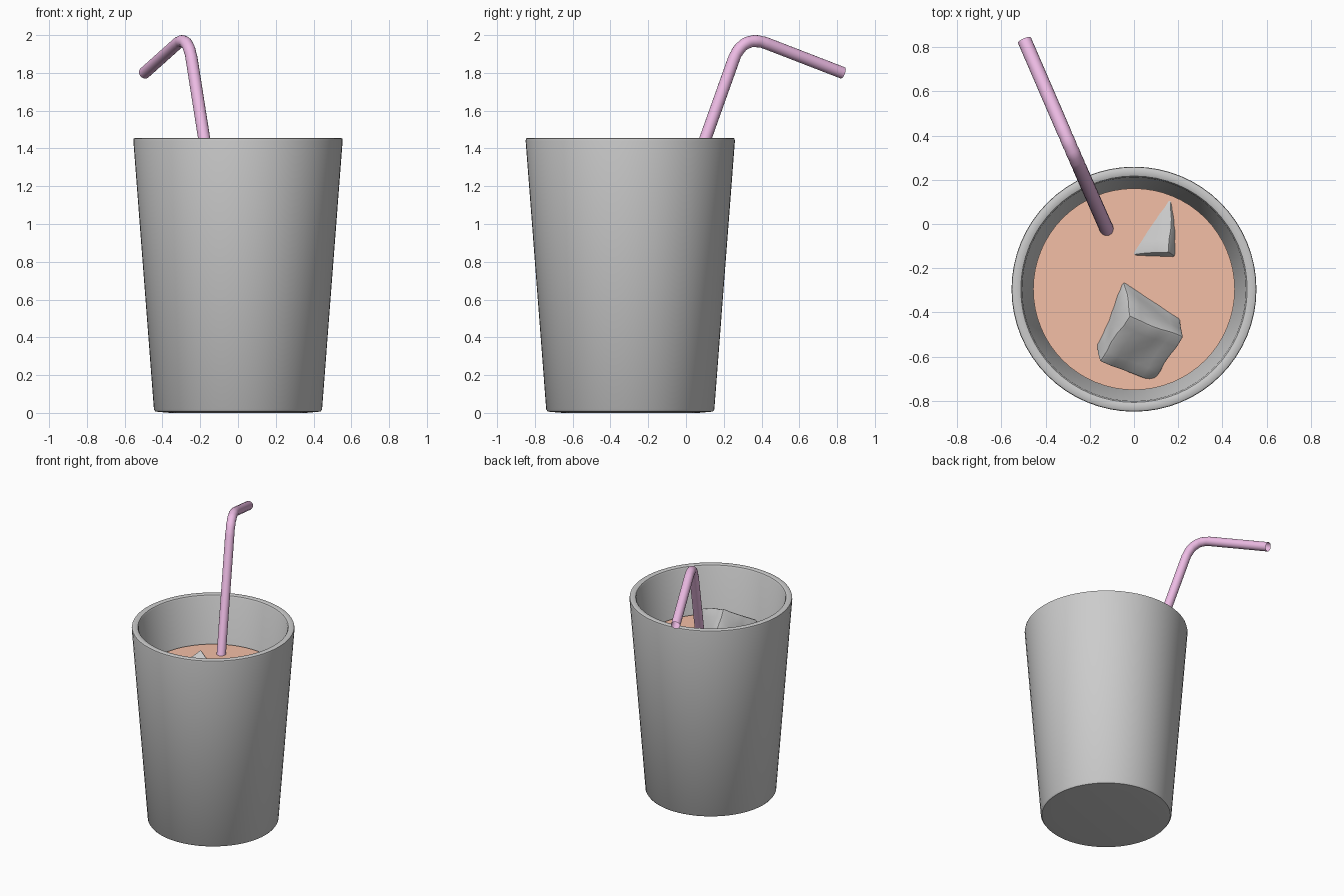
import bpy, bmesh, math
from mathutils import Vector

if "Cube" in bpy.data.objects:
    bpy.data.objects.remove(bpy.data.objects["Cube"])

CY = -0.295  # cup axis in y


def material(name, col):
    m = bpy.data.materials.new(name)
    m.diffuse_color = (*col, 1)
    m.use_nodes = True
    m.node_tree.nodes["Principled BSDF"].inputs["Base Color"].default_value = m.diffuse_color
    return m


def add_object(name, bm, mat=None, angle=35):
    bmesh.ops.recalc_face_normals(bm, faces=bm.faces)
    me = bpy.data.meshes.new(name)
    bm.to_mesh(me)
    bm.free()
    ob = bpy.data.objects.new(name, me)
    bpy.context.collection.objects.link(ob)
    if mat:
        me.materials.append(mat)
    bpy.ops.object.select_all(action='DESELECT')
    ob.select_set(True)
    bpy.context.view_layer.objects.active = ob
    bpy.ops.object.shade_smooth_by_angle(angle=math.radians(angle))
    return ob


def lathe(name, profile, steps=64, mat=None):
    bm = bmesh.new()
    vs = [bm.verts.new((r, 0, z)) for r, z in profile]
    es = [bm.edges.new(p) for p in zip(vs, vs[1:])]
    bmesh.ops.spin(bm, geom=vs + es, cent=(0, 0, 0), axis=(0, 0, 1),
                   angle=math.tau, steps=steps)
    bmesh.ops.remove_doubles(bm, verts=bm.verts, dist=1e-4)
    ob = add_object(name, bm, mat)
    ob.location.y = CY
    return ob


def ice(name, corner, a, b, size):
    """Slightly lumpy cube with one corner poking up; a, b are two edge directions."""
    a = Vector(a).normalized()
    b = Vector(b)
    b = (b - a * a.dot(b)).normalized()
    c = a.cross(b)
    if c.z > 0:
        c = -c
    bm = bmesh.new()
    bmesh.ops.create_cube(bm, size=1)
    bmesh.ops.bevel(bm, geom=bm.edges[:], offset=0.04, segments=2,
                    profile=0.5, affect='EDGES')
    bmesh.ops.subdivide_edges(bm, edges=[e for e in bm.edges if e.calc_length() > 0.5],
                              cuts=4, use_grid_fill=True)
    for v in bm.verts:
        p = v.co + Vector((0.5, 0.5, 0.5))
        # gentle waves make the surface lumpy
        p += Vector((math.sin(9 * p.y + 4 * p.z), math.sin(8 * p.z + 5 * p.x),
                     math.sin(9 * p.x + 4 * p.y))) * 0.015
        v.co = Vector(corner) + (a * p.x + b * p.y + c * p.z) * size
    return add_object(name, bm, angle=40)


# Cup with thick wall and rounded rim
lathe("cup", [(0, 0), (0.36, 0.0), (0.437, 0.007), (0.445, 0.018),
              (0.554, 1.44), (0.552, 1.452), (0.545, 1.456), (0.522, 1.456),
              (0.512, 1.452), (0.506, 1.442), (0.398, 0.07), (0.385, 0.055), (0, 0.055)])

# Drink
orange = material("drink_orange", (0.90, 0.52, 0.38))
lathe("drink", [(0, 0.065), (0.38, 0.065), (0.456, 1.11), (0, 1.11)], mat=orange)

# Ice cubes
ice("ice_large", (-0.02, -0.415, 1.325), (0.22, -0.09, -0.09), (-0.18, -0.18, -0.11), 0.28)
ice("ice_small", (0.158, -0.13, 1.18), (-0.15, -0.01, -0.065), (0.015, 0.23, -0.065), 0.27)

# Bent straw: open tube with a slightly ridged elbow
corner = Vector((-0.266, 0.30, 2.005))
foot = Vector((0.038, -0.39, 0.07))
tip = Vector((-0.495, 0.83, 1.80))
A = corner + (foot - corner).normalized() * 0.15
B = corner + (tip - corner).normalized() * 0.15
N = 16
path = [(foot, 1)]
for i in range(N + 1):
    t = i / N
    p = A * (1 - t) ** 2 + corner * 2 * t * (1 - t) + B * t * t
    path.append((p, 0.95 if i % 4 == 2 else 1))
path.append((tip, 1))
cu = bpy.data.curves.new("straw", 'CURVE')
cu.dimensions = '3D'
cu.bevel_depth = 0.032
cu.bevel_resolution = 6
cu.use_fill_caps = False
sp = cu.splines.new('POLY')
sp.points.add(len(path) - 1)
for pt, (co, r) in zip(sp.points, path):
    pt.co = (*co, 1)
    pt.radius = r
sp.use_smooth = True
cu.materials.append(material("straw_pink", (0.85, 0.50, 0.78)))
straw = bpy.data.objects.new("straw", cu)
bpy.context.collection.objects.link(straw)
